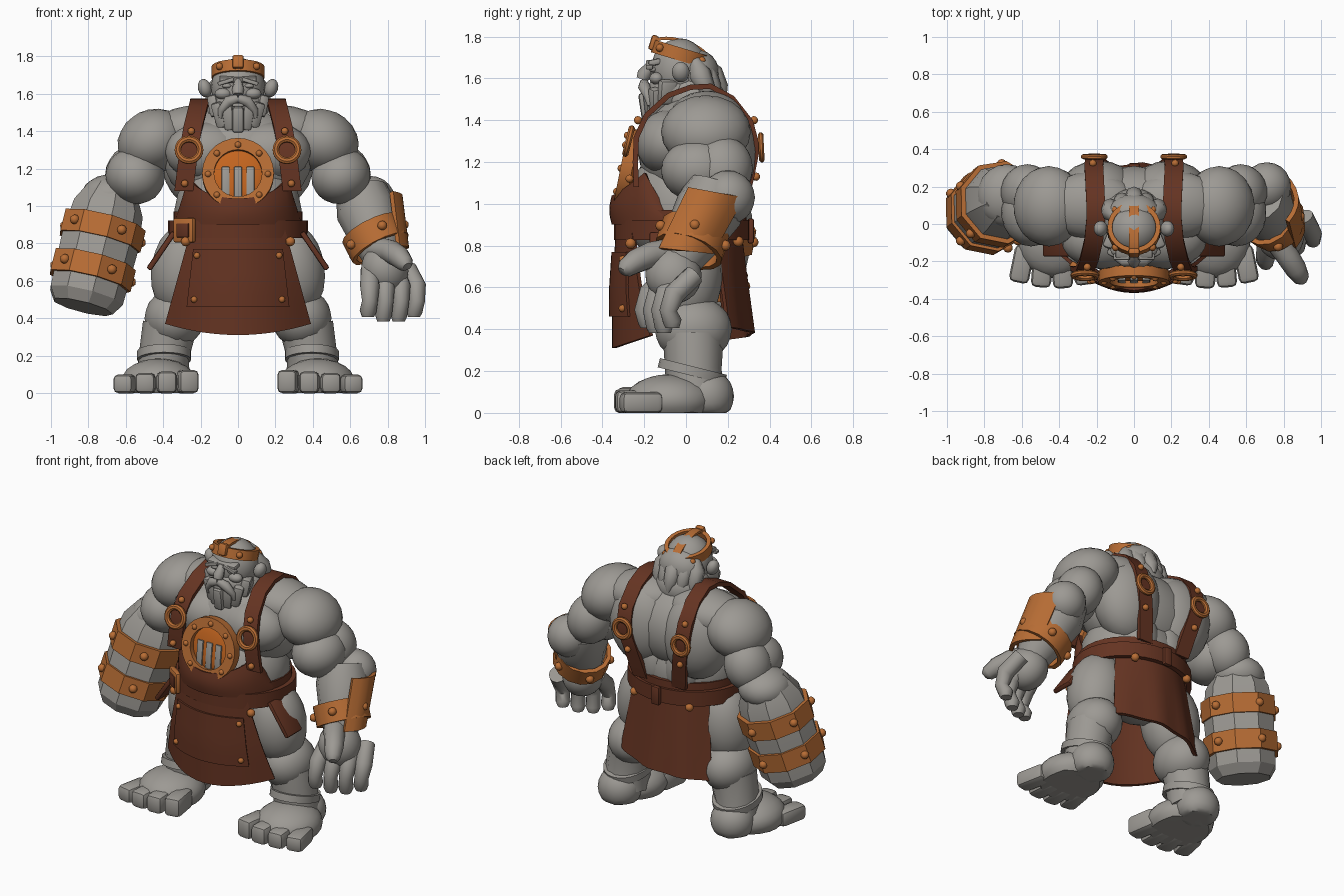
import bpy, bmesh, math
from math import sin, cos, pi, radians
from mathutils import Vector, Matrix, Euler

cube = bpy.data.objects.get("Cube")
if cube:
    bpy.data.objects.remove(cube, do_unlink=True)


def material(name, r, g, b):
    m = bpy.data.materials.new(name)
    m.use_nodes = True
    m.diffuse_color = (r, g, b, 1)
    m.node_tree.nodes["Principled BSDF"].inputs["Base Color"].default_value = (r, g, b, 1)
    return m


STONE = material("grey stone", 0.335, 0.32, 0.295)
LEATHER = material("brown leather", 0.13, 0.034, 0.016)
COPPER = material("copper", 0.48, 0.153, 0.035)
EMBER = material("ember orange", 0.55, 0.13, 0.014)


def finish(name, bm, mat, angle=32):
    bmesh.ops.recalc_face_normals(bm, faces=bm.faces)
    for f in bm.faces:
        f.smooth = True
    for e in bm.edges:
        e.smooth = e.calc_face_angle(0) < radians(angle)
    me = bpy.data.meshes.new(name)
    bm.to_mesh(me)
    bm.free()
    me.materials.append(mat)
    bpy.context.collection.objects.link(bpy.data.objects.new(name, me))


def frame(axis):
    d = Vector(axis).normalized()
    return Vector((0, 0, 1)).rotation_difference(-d if d.z < 0 else d).to_matrix()


def ball(name, loc, size, mat=STONE, rot=(0, 0, 0), floor=False, detail=3):
    bm = bmesh.new()
    m = Matrix.LocRotScale(Vector(loc), Euler(rot), Vector(size))
    bmesh.ops.create_icosphere(bm, subdivisions=detail, radius=1, matrix=m)
    if floor:
        for v in bm.verts:
            v.co.z = max(v.co.z, 0)
    finish(name, bm, mat)


def box(name, loc, size, mat, rot=(0, 0, 0), bevel=0.01):
    bm = bmesh.new()
    bmesh.ops.create_cube(bm, size=1, matrix=Matrix.LocRotScale(Vector(loc), Euler(rot), Vector(size)))
    bmesh.ops.bevel(bm, geom=bm.edges[:], offset=bevel, segments=2, profile=0.5, affect='EDGES')
    finish(name, bm, mat)


def loft(name, rings, mat=STONE, n=12, angle=50):
    # tapered tube through (point, radius) pairs
    bm = bmesh.new()
    pts = [Vector(p) for p, r in rings]
    loops = []
    for i, (p, r) in enumerate(rings):
        q = frame(pts[min(i + 1, len(pts) - 1)] - pts[max(i - 1, 0)])
        loops.append([bm.verts.new(pts[i] + q @ Vector((r * cos(a), r * sin(a), 0)))
                      for a in [2 * pi * k / n for k in range(n)]])
    for a, b in zip(loops, loops[1:]):
        for k in range(n):
            bm.faces.new((a[k], a[(k + 1) % n], b[(k + 1) % n], b[k]))
    bm.faces.new(loops[0])
    bm.faces.new(loops[-1])
    finish(name, bm, mat, angle)


def sheet(name, f, nu, nv, mat, thick=0.02):
    # surface from f(u, v), given thickness
    bm = bmesh.new()
    g = [[bm.verts.new(f(i / nu, j / nv)) for j in range(nv + 1)] for i in range(nu + 1)]
    for i in range(nu):
        for j in range(nv):
            bm.faces.new((g[i][j], g[i + 1][j], g[i + 1][j + 1], g[i][j + 1]))
    bmesh.ops.remove_doubles(bm, verts=bm.verts, dist=0.0001)
    bmesh.ops.recalc_face_normals(bm, faces=bm.faces)
    if thick:
        bmesh.ops.solidify(bm, geom=bm.faces[:], thickness=thick)
    finish(name, bm, mat)


def band(name, loc, axis, rx, ry, height, mat, n=24, thick=0.025):
    q, c = frame(axis), Vector(loc)
    sheet(name, lambda u, v: c + q @ Vector((rx * cos(2 * pi * u), ry * sin(2 * pi * u), (v - .5) * height)),
          n, 1, mat, thick)


def hoop(name, loc, axis, r, wide, deep, mat, sides=8):
    q, c = frame(axis), Vector(loc)

    def f(u, v):
        b = 2 * pi * (v + .5 / sides)
        t = r + wide * cos(b)
        return c + q @ Vector((t * cos(2 * pi * u), t * sin(2 * pi * u), deep * sin(b)))
    sheet(name, f, 28, sides, mat, 0)


def stud(name, loc, r=0.02):
    ball(name, loc, (r, r, r), COPPER, detail=2)


# Torso
ball("belly", (0, -0.01, 0.98), (0.34, 0.28, 0.3))
ball("hips", (0, 0.01, 0.78), (0.32, 0.23, 0.2))
ball("chest", (0, 0.04, 1.25), (0.4, 0.27, 0.28))
ball("neck", (0, 0.03, 1.5), (0.17, 0.16, 0.14))
for s, side in ((1, "left"), (-1, "right")):
    ball(side + "_pec", (s * .17, -.08, 1.29), (.22, .16, .16))
    ball(side + "_lat", (s * .19, .16, 1.25), (.22, .18, .27))
    ball(side + "_lower_back", (s * .1, .15, 1.02), (.13, .13, .2))
    ball(side + "_trapezius", (s * .23, .1, 1.41), (.25, .18, .13), rot=(0, s * .08, 0))
    # Arms
    ball(side + "_shoulder", (s * .455, .095, 1.345), (.195, .215, .17), rot=(0, s * .45, 0))
    ball(side + "_biceps", (s * .55, .06, 1.16), (.16, .18, .15), rot=(0, s * -.3, 0))
    ball(side + "_triceps", (s * .57, .17, 1.17), (.14, .15, .16), rot=(0, s * -.3, 0))
    # Legs
    ball(side + "_thigh", (s * .285, -.005, .66), (.18, .18, .26), rot=(0, s * -.15, 0))
    ball(side + "_knee", (s * .34, .035, .4), (.16, .185, .16))
    loft(side + "_shin", [((s * .4, .05, .08), .14), ((s * .395, .035, .2), .135), ((s * .365, .035, .36), .145)])
    band(side + "_ankle_wrap", (s * .395, .03, .2), (0, .25, 1), .145, .165, .045, STONE)
    # Feet
    ball(side + "_heel", (s * .41, .1, .08), (.135, .13, .13), floor=True)
    ball(side + "_instep", (s * .425, -.08, .06), (.2, .21, .125), floor=True)
    for i in range(4):
        x = .275 + .108 * i
        box(f"{side}_toe_{i + 1}", (s * x, -.215 - .03 * sin(pi * (i + .4) / 3.4), .061 - .004 * i),
            (.108, .2, .125 - .008 * i), STONE, (0, 0, s * (.12 * i - .16)), .028)

# Banded stone forearm
top, end = Vector((-.67, .15, 1.1)), Vector((-.83, .03, .46))
axis = top - end
q = frame(axis)
loft("right_forearm", [(end, .165), (end.lerp(top, .09), .205), (end.lerp(top, .55), .215),
                       (end.lerp(top, .82), .195), (top, .13)], n=9, angle=25)
ball("right_elbow", (-.68, .15, 1.05), (.16, .17, .12))
for i, t in enumerate((.3, .63)):
    c = end.lerp(top, t)
    band(f"forearm_band_{i + 1}", c, axis, .228, .228, .12, COPPER, 9, .025)
    for k in range(5):
        a = 2 * pi * (k + .15) / 5
        stud("forearm_stud", c + q @ Vector((.222 * cos(a), .222 * sin(a), 0)), .026)

# Open hand arm
loft("left_forearm", [((.77, -.03, .72), .1), ((.74, .02, .82), .135), ((.69, .11, .97), .165),
                      ((.66, .15, 1.08), .14)])
ball("left_elbow", (.71, .2, 1.03), (.13, .13, .13))
axis = Vector((-.45, .3, .87))
c, q = Vector((.735, .03, .825)), frame(axis)
band("wrist_cuff", c, axis, .168, .168, .125, COPPER, 14)
for k in range(5):
    a = 2 * pi * k / 5
    stud("cuff_stud", c + q @ Vector((.17 * cos(a), .17 * sin(a), 0)), .026)
sheet("cuff_guard", lambda u, v: Vector((
    .93 - .03 * u - .035 * v - .065 * (2 * u - 1) ** 2, -.13 + .26 * u + v * (.14 + .01 * u),
    .79 - .03 * u + v * (.29 - .02 * u))), 6, 4, COPPER, .025)
ball("left_palm", (.785, -.06, .66), (.125, .135, .14), rot=(.3, -.3, 0))
for i in range(4):
    x, y = .705 + .068 * i, -.13 + .04 * i
    tip = Vector((.695 + .082 * i, y - .055, .41 + .012 * (i - 1.5) ** 2))
    loft(f"finger_{i + 1}", [((x, y + .05, .66), .05), ((x + .015 * i, y - .045, .57), .052),
                             ((x + .016 * i, y - .075, .49), .042), (tip, .045), (tip - Vector((0, 0, .03)), .033)])
loft("thumb", [((.74, -.05, .77), .07), ((.82, -.17, .755), .062), ((.865, -.24, .725), .058),
               ((.895, -.29, .69), .045), ((.905, -.305, .675), .025)])

# Head
ball("skull", (0, -.03, 1.635), (.145, .14, .157))
ball("jaw", (0, -.06, 1.54), (.145, .125, .1))
box("brow", (0, -.15, 1.677), (.2, .06, .03), STONE, (.2, 0, 0))
loft("nose", [((0, -.165, 1.67), .02), ((0, -.2, 1.62), .034), ((0, -.21, 1.595), .028)], n=8)
box("lower_lip", (0, -.2, 1.54), (.06, .03, .02), STONE, bevel=.006)
for s, side in ((1, "left"), (-1, "right")):
    ball(side + "_ear", (s * .178, -.025, 1.63), (.036, .042, .05), rot=(0, s * .3, 0))
    ball(side + "_eye", (s * .06, -.158, 1.642), (.026, .018, .013), detail=2)
    ball(side + "_cheek", (s * .08, -.14, 1.6), (.045, .035, .03))
    box(side + "_eyebrow", (s * .065, -.175, 1.665), (.09, .035, .022), STONE, (0, s * .3, 0), .006)
    box(side + "_whisker", (s * .12, -.09, 1.535), (.06, .09, .12), STONE, (0, s * .2, s * .4), .02)
    loft(side + "_moustache", [((0, -.2, 1.575), .024), ((s * .05, -.2, 1.56), .03),
                               ((s * .09, -.18, 1.51), .02), ((s * .095, -.175, 1.47), .01)], n=8)
for i in range(-2, 3):
    box("beard_lock", (i * .044, -.175 + abs(i) * .022, 1.465 + abs(i) * .012), (.062, .09, .14), STONE,
        (.15, i * .12, i * .25), .016)
ball("hair", (0, .05, 1.62), (.145, .11, .12))
for i in range(-2, 3):
    loft("hair_lock", [((i * .045, .06 - abs(i) * .012, 1.69), .03), ((i * .06, .125 - abs(i) * .03, 1.62), .055),
                       ((i * .064, .16 - abs(i) * .032, 1.55), .045), ((i * .06, .185 - abs(i) * .03, 1.5), .01)], n=8)

# Head circlet
tilt = (0, .3, 1)
band("circlet", (0, -.025, 1.715), tilt, .142, .14, .062, COPPER)
sheet("circlet_crest", lambda u, v: Vector((
    .055 * (v - .5), -.025 - .138 * cos(pi * u), 1.73 + .035 * cos(pi * u) + .06 * sin(pi * u))), 12, 1, COPPER, .015)
box("circlet_emblem", (0, -.155, 1.77), (.06, .035, .075), COPPER, (-.3, 0, 0), .012)
for k in range(4):
    a = pi * (k + .5) / 2
    stud("circlet_stud", (.14 * cos(a), -.025 + .142 * sin(a), 1.715 - .044 * sin(a)), .02)

# Furnace window
normal = Vector((0, -1, .2))
ball("furnace_glow", (0, -.265, 1.17), (.15, .03, .15), EMBER, (-.2, 0, 0))
hoop("furnace_rim", (0, -.285, 1.17), normal, .16, .045, .04, COPPER, 4)
for x in (-.066, 0, .066):
    box("furnace_bar", (x, -.302, 1.12), (.042, .014, .18), STONE, (-.1, 0, 0), .005)
for k in range(8):
    a = pi * k / 4
    stud("rim_stud", (.16 * cos(a), -.31 + .03 * sin(a), 1.17 + .157 * sin(a)), .018)


# Apron
def bib(u, v):
    k = abs(2 * u - 1)
    a, r = 1.3 * (2 * u - 1), .33 - .03 * v * k + .012 * sin(pi * v)
    rise = .14 + .11 * min(1, k / .75) ** 2 - .16 * max(0, k - .75) / .25
    return Vector(((r + .015) * sin(a), -.025 - r * cos(a), .9 + v * rise))


def skirt(x, z, lift=0):
    return Vector((x, -.335 - .02 * min(1, (.88 - z) / .3) - lift + 1.2 * x * x, z))


def back_skirt(u, v):
    k = 2 * u - 1
    return Vector((k * (.27 + .06 * v), .265 + .06 * v - .12 * k * k + .008 * sin(9 * k) * v, .88 - v * (.5 - .03 * k)))


sheet("apron_bib", bib, 24, 6, LEATHER, .025)
sheet("apron_front", lambda u, v: skirt((2 * u - 1) * (.25 + .14 * v), .88 - v * (.57 - .06 * (2 * u - 1) ** 2)),
      14, 8, LEATHER)
sheet("apron_pocket", lambda u, v: skirt((2 * u - 1) * (.24 + .035 * v), .77 - .31 * v, .014), 12, 5, LEATHER, .014)
sheet("apron_back", back_skirt, 14, 6, LEATHER)
band("waistband", (0, -.02, .935), (0, 0, 1), .345, .31, .07, LEATHER, 32)
band("belt", (0, -.02, .875), (0, 0, 1), .375, .325, .095, LEATHER, 32, .03)
box("belt_buckle", (-.285, -.245, .87), (.13, .035, .13), COPPER, (0, 0, -.6))
box("buckle_center", (-.288, -.25, .87), (.08, .038, .075), LEATHER, (0, 0, -.6), .005)
box("belt_loop", (0, .31, .87), (.06, .03, .12), LEATHER)
for s, side in ((1, "left"), (-1, "right")):
    box(side + "_hip_flap", (s * .41, -.1, .76), (.03, .15, .24), LEATHER, (0, s * -.6, 0))
    stud(side + "_belt_stud", (s * .28, -.265, .81), .026)
    stud(side + "_back_stud", (s * .2, .25, .82), .026)
    for x, z in ((.22, .735), (.235, .5)):
        stud("pocket_stud", skirt(s * x, z, .016), .018)
    # Shoulder straps
    path = [(.29, -.25, 1.08), (.275, -.255, 1.2), (.26, -.25, 1.32), (.24, -.2, 1.43), (.215, -.09, 1.53),
            (.205, .02, 1.57), (.205, .12, 1.575), (.21, .23, 1.515), (.215, .32, 1.4), (.21, .355, 1.27),
            (.175, .325, 1.12), (.14, .28, .94)]
    sheet(side + "_strap", lambda u, v: Vector((s * (path[round(u * 11)][0] + .1 * (v - .5)),
                                               *path[round(u * 11)][1:])), 11, 1, LEATHER, .025)
    hoop(side + "_front_ring", (s * .262, -.275, 1.3), (0, -1, .25), .06, .018, .016, COPPER)
    hoop(side + "_back_ring", (s * .212, .36, 1.27), (0, 1, .05), .055, .018, .014, COPPER)
    for x, y, z in ((.285, -.27, 1.12), (.25, -.23, 1.4), (.22, .325, 1.4), (.19, .335, 1.13)):
        stud(side + "_strap_stud", (s * x, y, z))
